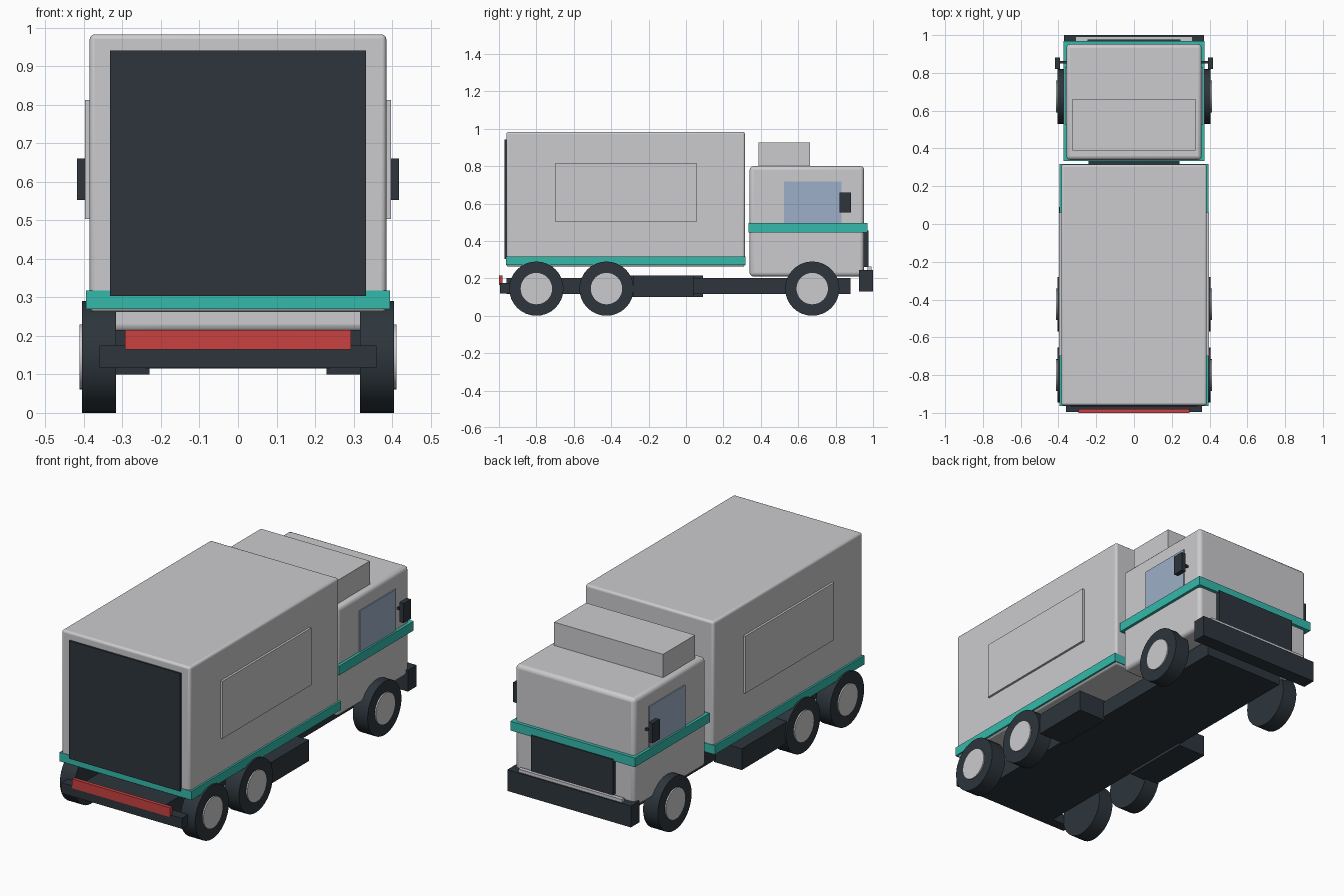
import bpy, math

if "Cube" in bpy.data.objects:
    bpy.data.objects.remove(bpy.data.objects["Cube"])


def material(name, rgb):
    m = bpy.data.materials.new(name)
    m.diffuse_color = (*rgb, 1)
    m.use_nodes = True
    m.node_tree.nodes["Principled BSDF"].inputs["Base Color"].default_value = m.diffuse_color
    return m


LIGHT = material("light_grey", (0.60, 0.60, 0.62))
DARK = material("charcoal", (0.026, 0.036, 0.045))
TEAL = material("teal", (0.035, 0.49, 0.41))
RED = material("red", (0.58, 0.053, 0.053))
GLASS = material("pale_blue_glass", (0.34, 0.43, 0.58))


def box(name, x, y, z, mat, bevel=0.0):
    """Box from (min, max) ranges, with optional rounded edges."""
    bpy.ops.mesh.primitive_cube_add(
        size=1, location=[(a + b) / 2 for a, b in (x, y, z)])
    o = bpy.context.object
    o.name = name
    o.scale = [b - a for a, b in (x, y, z)]
    bpy.ops.object.transform_apply(location=False, rotation=False, scale=True)
    o.data.materials.append(mat)
    if bevel:
        b = o.modifiers.new("rounded_edges", "BEVEL")
        b.width, b.segments = bevel, 3
        bpy.ops.object.shade_smooth_by_angle(angle=math.radians(35))
    return o


def wide(name, half, y, z, mat, bevel=0.0):
    return box(name, (-half, half), y, z, mat, bevel)


def pair(name, x, y, z, mat, bevel=0.0):
    """Box on the right and its mirror on the left."""
    box(name + "_right", x, y, z, mat, bevel)
    box(name + "_left", (-x[1], -x[0]), y, z, mat, bevel)


def disc(name, side, x, y, z, radius, mat):
    bpy.ops.mesh.primitive_cylinder_add(
        vertices=32, radius=radius, depth=x[1] - x[0],
        location=(side * (x[0] + x[1]) / 2, y, z),
        rotation=(0, math.pi / 2, 0))
    o = bpy.context.object
    o.name = name
    o.data.materials.append(mat)
    bpy.ops.object.shade_smooth_by_angle(angle=math.radians(35))


# Chassis and side tanks
wide("chassis", 0.24, (-0.96, 0.88), (0.115, 0.203), DARK)
box("tank_right", (0.23, 0.397), (-0.28, 0.04), (0.10, 0.215), DARK)
box("tank_left", (-0.397, -0.23), (-0.30, 0.09), (0.10, 0.215), DARK)

# Cargo body
wide("cargo_box", 0.385, (-0.96, 0.315), (0.262, 0.983), LIGHT, 0.012)
wide("cargo_stripe", 0.395, (-0.963, 0.318), (0.27, 0.318), TEAL)
wide("rear_door", 0.333, (-0.97, -0.95), (0.303, 0.941), DARK)
pair("cargo_side_panel", (0.38, 0.397), (-0.70, 0.06), (0.503, 0.813), LIGHT)

# Cab
wide("cab", 0.358, (0.34, 0.952), (0.21, 0.80), LIGHT, 0.02)
wide("cab_stripe", 0.373, (0.333, 0.97), (0.445, 0.495), TEAL)
wide("roof_fairing", 0.326, (0.388, 0.662), (0.79, 0.926), LIGHT)
pair("side_window", (0.355, 0.364), (0.525, 0.832), (0.49, 0.718), GLASS)
pair("mirror", (0.392, 0.418), (0.82, 0.882), (0.553, 0.66), DARK)
pair("mirror_arm", (0.35, 0.395), (0.85, 0.862), (0.60, 0.612), DARK)
wide("grille", 0.245, (0.94, 0.976), (0.26, 0.455), DARK)

# Front bumper with trim bar
wide("front_bumper", 0.37, (0.925, 1.0), (0.13, 0.245), DARK)
wide("bumper_trim", 0.31, (0.97, 0.992), (0.24, 0.262), LIGHT)

# Rear bumper with light bar
wide("rear_bumper", 0.36, (-0.995, -0.94), (0.118, 0.175), DARK)
wide("rear_light_bar", 0.293, (-1.0, -0.98), (0.165, 0.215), RED)

# Wheels
for axle, y in (("rear", -0.80), ("middle", -0.425), ("front", 0.675)):
    for label, side in (("right", 1), ("left", -1)):
        disc(f"{axle}_tyre_{label}", side, (0.317, 0.405), y, 0.145, 0.145, DARK)
        disc(f"{axle}_hub_{label}", side, (0.35, 0.412), y, 0.145, 0.084, LIGHT)
